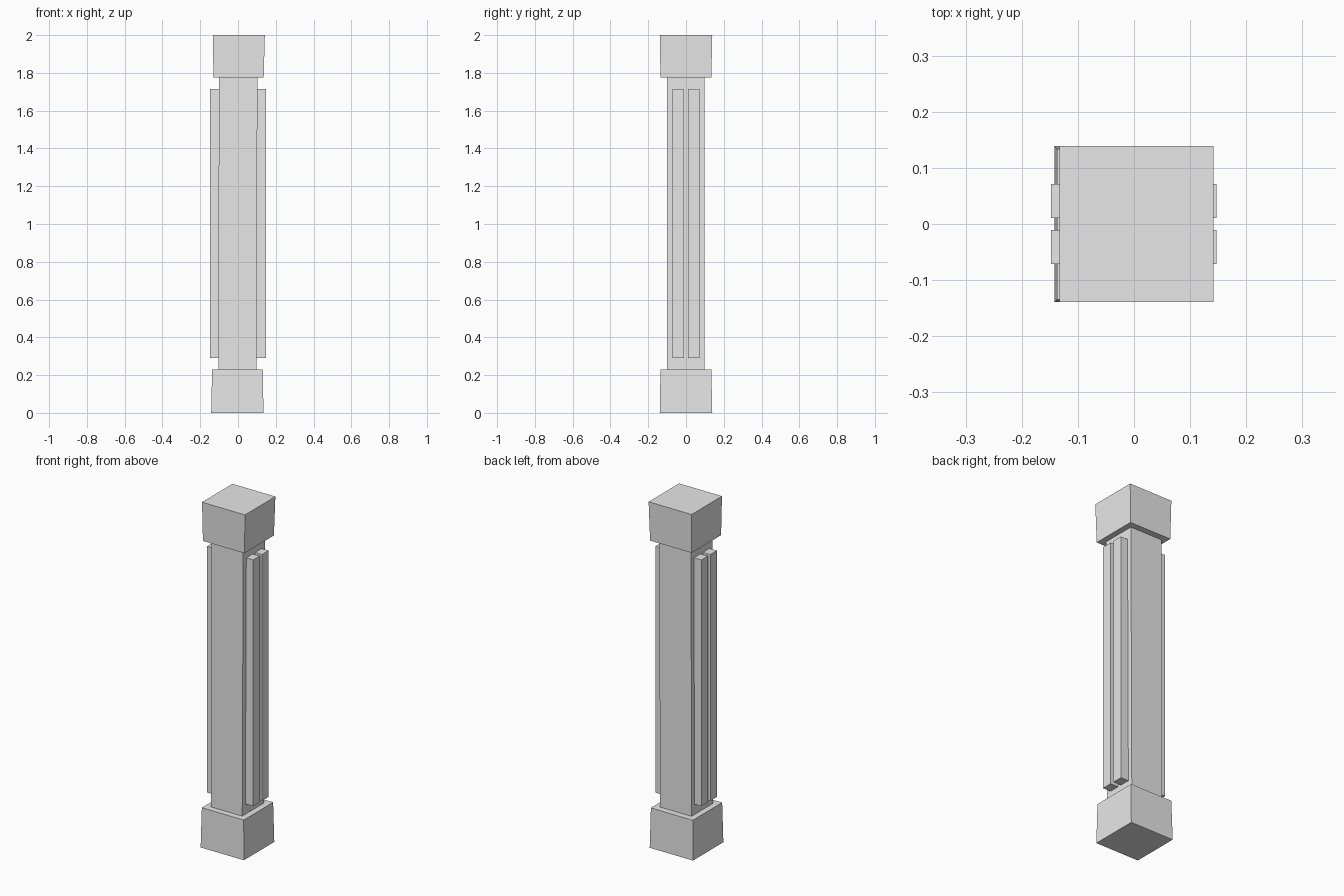
import bpy
import bmesh

cube = bpy.data.objects.get("Cube")
if cube:
    bpy.data.objects.remove(cube, do_unlink=True)

stone = bpy.data.materials.new("plain grey stone")
stone.use_nodes = True
grey = (0.8, 0.8, 0.8, 1)
stone.diffuse_color = grey
stone.node_tree.nodes["Principled BSDF"].inputs["Base Color"].default_value = grey


def block(name, bottom, top, z0, z1):
    """Four-sided block between two rectangles given as (x0, x1, y0, y1)."""
    bm = bmesh.new()
    bmesh.ops.create_cube(bm, size=1)
    for v in bm.verts:
        x0, x1, y0, y1 = top if v.co.z > 0 else bottom
        v.co = (x1 if v.co.x > 0 else x0,
                y1 if v.co.y > 0 else y0,
                z1 if v.co.z > 0 else z0)
    mesh = bpy.data.meshes.new(name)
    bm.to_mesh(mesh)
    bm.free()
    mesh.materials.append(stone)
    obj = bpy.data.objects.new(name, mesh)
    bpy.context.collection.objects.link(obj)


# Slightly leaning, tapered column
block("base", (-0.142, 0.135, -0.139, 0.139), (-0.137, 0.131, -0.135, 0.134), 0, 0.23)
block("shaft", (-0.104, 0.097, -0.1, 0.098), (-0.101, 0.103, -0.1, 0.098), 0.22, 1.785)
block("capital", (-0.13, 0.136, -0.135, 0.134), (-0.133, 0.142, -0.139, 0.139), 1.775, 2)

# Paired upright strips on both sides
for side, x0, x1 in (("left", 0.09, 0.147), ("right", -0.148, -0.09)):
    for place, y0, y1 in (("front", -0.071, -0.011), ("back", 0.011, 0.071)):
        outline = (x0, x1, y0, y1)
        block(f"{side}_{place}_strip", outline, outline, 0.29, 1.715)
